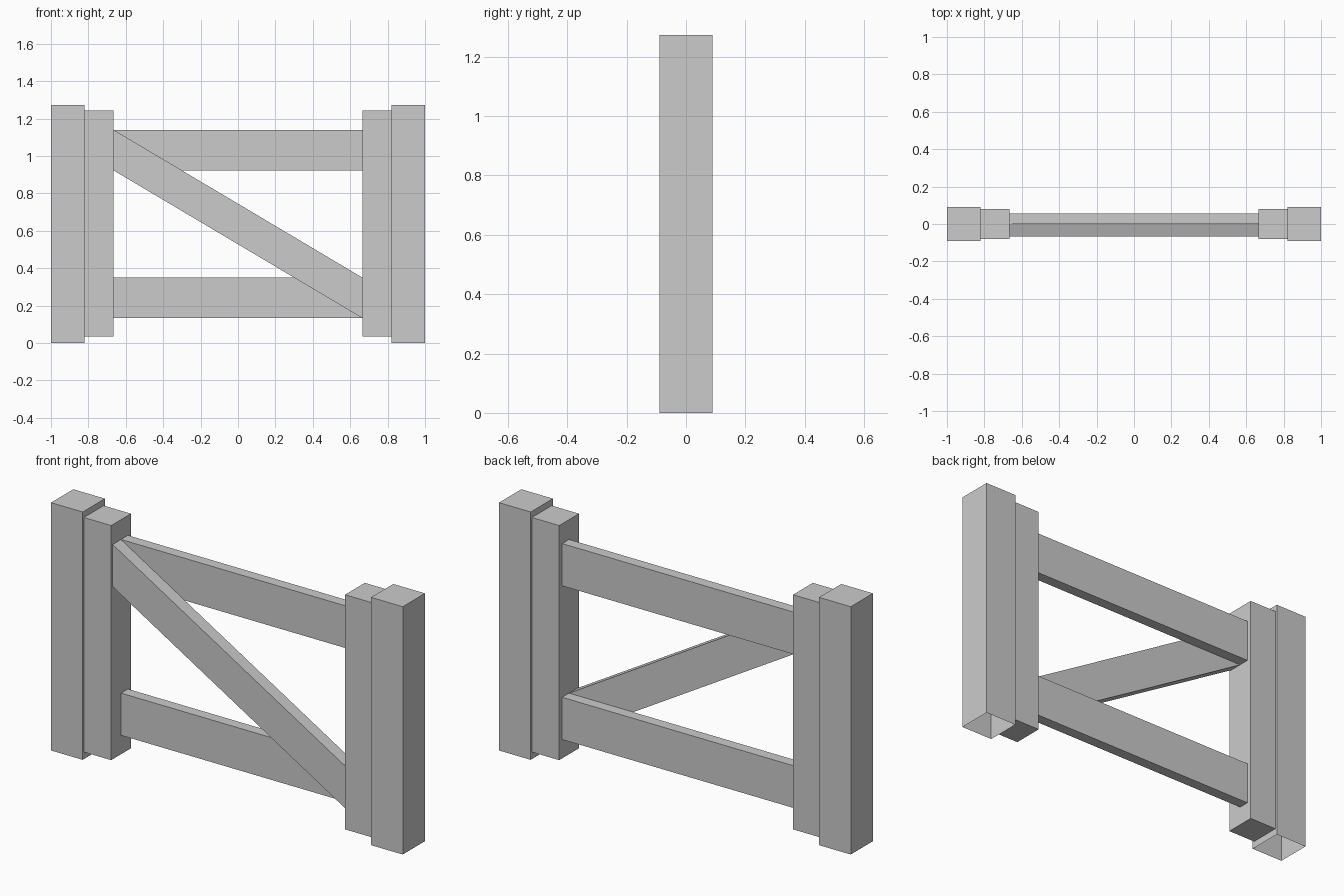
import bpy

if "Cube" in bpy.data.objects:
    bpy.data.objects.remove(bpy.data.objects["Cube"])


def prism(name, outline, y0, y1, open_bottom=False):
    """Extrude a four-sided x/z outline (starting bottom left, going bottom right) along y."""
    n = len(outline)
    verts = [(x, y, z) for y in (y0, y1) for x, z in outline]
    faces = [tuple(range(n)), tuple(reversed(range(n, 2 * n)))]
    for i in range(n):
        if open_bottom and i == 0:
            continue
        j = (i + 1) % n
        faces.append((j, i, i + n, j + n))
    mesh = bpy.data.meshes.new(name)
    mesh.from_pydata(verts, [], faces)
    obj = bpy.data.objects.new(name, mesh)
    bpy.context.collection.objects.link(obj)
    return obj


def board(name, x0, x1, y0, y1, z0, z1, open_bottom=False):
    return prism(name, [(x0, z0), (x1, z0), (x1, z1), (x0, z1)], y0, y1, open_bottom)


POST_X, STILE_X = 0.82, 0.665
TOP, BOTTOM = (0.923, 1.14), (0.133, 0.35)

# Outer posts (open underneath) and the upright stiles of the gate
for side, s in (("left", -1), ("right", 1)):
    a, b = sorted((s * 1.0, s * POST_X))
    board(side + "_post", a, b, -0.09, 0.09, 0, 1.274, open_bottom=True)
    a, b = sorted((s * POST_X, s * STILE_X))
    board(side + "_stile", a, b, -0.08, 0.08, 0.036, 1.242)

# Horizontal rails in the back half of the gate
board("top_rail", -STILE_X, STILE_X, 0, 0.056, *TOP)
board("bottom_rail", -STILE_X, STILE_X, 0, 0.056, *BOTTOM)

# Diagonal brace with vertical cut ends, in front of the rails
prism("diagonal_brace",
      [(-STILE_X, TOP[0]), (STILE_X, BOTTOM[0]), (STILE_X, BOTTOM[1]), (-STILE_X, TOP[1])],
      -0.068, -0.001)
